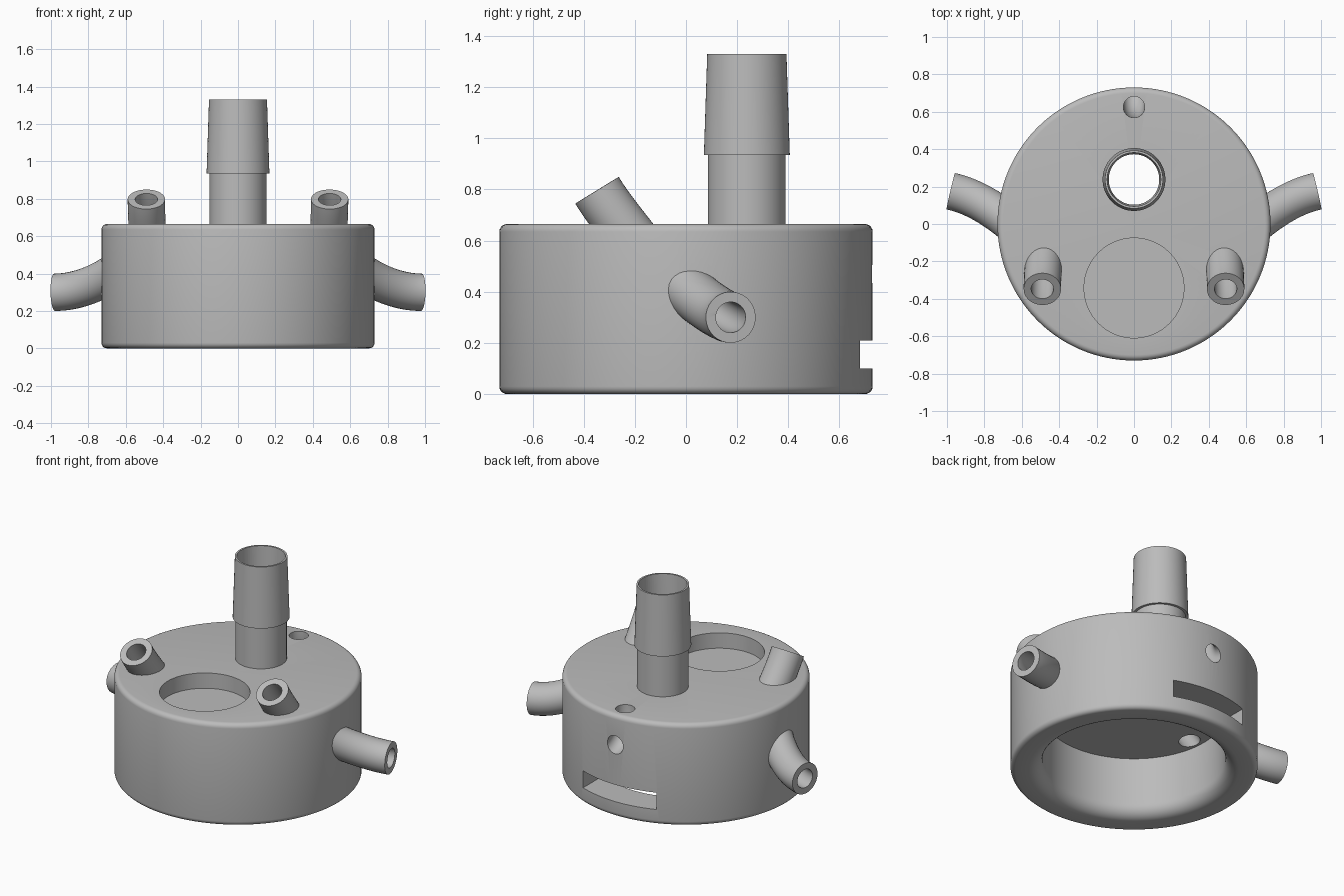
import bpy, bmesh, math
from mathutils import Vector
from mathutils.geometry import interpolate_bezier

cube = bpy.data.objects.get("Cube")
if cube:
    bpy.data.objects.remove(cube)

grey = bpy.data.materials.new("plain grey")
grey.use_nodes = True
grey.diffuse_color = (0.5, 0.5, 0.5, 1)
for node in grey.node_tree.nodes:
    if node.type == 'BSDF_PRINCIPLED':
        node.inputs["Base Color"].default_value = grey.diffuse_color


def finish(name, bm):
    bmesh.ops.remove_doubles(bm, verts=bm.verts, dist=1e-5)
    bmesh.ops.recalc_face_normals(bm, faces=bm.faces)
    mesh = bpy.data.meshes.new(name)
    bm.to_mesh(mesh)
    bm.free()
    mesh.materials.append(grey)
    obj = bpy.data.objects.new(name, mesh)
    bpy.context.collection.objects.link(obj)
    return obj


def lathe(name, profile, x=0, y=0, steps=96):
    bm = bmesh.new()
    verts = [bm.verts.new((x + r, y, z)) for r, z in profile]
    edges = [bm.edges.new(pair) for pair in zip(verts, verts[1:])]
    bmesh.ops.spin(bm, geom=verts + edges, cent=(x, y, 0), axis=(0, 0, 1),
                   angle=math.tau, steps=steps)
    return finish(name, bm)


def tube(name, points, radius):
    curve = bpy.data.curves.new(name, 'CURVE')
    curve.dimensions = '3D'
    curve.bevel_depth = radius
    curve.bevel_resolution = 14
    curve.use_fill_caps = True
    spline = curve.splines.new('POLY')
    spline.points.add(len(points) - 1)
    for p, co in zip(spline.points, points):
        p.co = (*co, 1)
    temp = bpy.data.objects.new(name + "_path", curve)
    bpy.context.collection.objects.link(temp)
    bpy.context.view_layer.update()
    graph = bpy.context.evaluated_depsgraph_get()
    bm = bmesh.new()
    bm.from_mesh(temp.evaluated_get(graph).to_mesh())
    bpy.data.objects.remove(temp)
    return finish(name, bm)


def extended(points, by=0.06):
    first = points[0] + (points[0] - points[1]).normalized() * by
    last = points[-1] + (points[-1] - points[-2]).normalized() * by
    return [first] + points + [last]


def bend(a, b, c, d, side=1):
    pts = [Vector((p[0] * side, p[1], p[2])) for p in (a, b, c, d)]
    return interpolate_bezier(*pts, 20)


def arc(cx, cz, r, start, end, n=8):
    angles = [math.radians(start + (end - start) * i / n) for i in range(n + 1)]
    return [(cx + r * math.cos(t), cz + r * math.sin(t)) for t in angles]


# Round housing with open underside, flared lip and rounded outer edges
body = lathe("housing", [(0, 0.385), (0.54, 0.385)]
             + arc(0.62, 0.08, 0.08, 180, 270)
             + arc(0.70, 0.03, 0.03, 270, 360, 5)
             + arc(0.70, 0.635, 0.03, 0, 90, 5) + [(0, 0.665)], steps=128)
cuts = []
solids = [(body, cuts)]

# Shallow round recess in the top
cuts.append(lathe("recess_cutter", [(0, 0.565), (0.267, 0.565), (0.267, 0.8), (0, 0.8)], 0, -0.342))

# Tall hose connector with a tapered barb and a through bore
connector = lathe("hose_connector", [(0, 0.6), (0.152, 0.6), (0.152, 0.935), (0.168, 0.935),
                                     (0.155, 1.33), (0, 1.33)], 0, 0.238, 64)
bore = lathe("connector_bore", [(0, 0.2), (0.135, 0.2), (0.135, 0.95), (0.145, 1.4), (0, 1.4)],
             0, 0.238, 64)
cuts.append(bore)
solids.append((connector, [bore]))

# Small angled pipes on the top and curved pipes on the sides
for side, word in ((1, "left"), (-1, "right")):
    paths = {
        "top_pipe": (bend((0.46, -0.03, 0.37), (0.48, -0.13, 0.52), (0.49, -0.285, 0.69),
                          (0.49, -0.348, 0.797), side), 8),
        "side_pipe": (bend((0.63, -0.02, 0.43), (0.72, 0.06, 0.36), (0.85, 0.148, 0.3),
                           (0.98, 0.175, 0.3), side), 0),
    }
    for part, (path, skip) in paths.items():
        pipe = tube(f"{part}_{word}", path[skip:], 0.1)
        hole = tube(f"{part}_bore_{word}", extended(path), 0.06)
        cuts.append(hole)
        solids.append((pipe, [hole]))

# Bent passage from the top to the back wall
cuts.append(tube("passage_cutter", extended(bend((0, 0.625, 0.68), (0, 0.625, 0.53),
                                                 (0, 0.66, 0.48), (0, 0.75, 0.465))), 0.057))

# Wide slot through the lower back wall
bm = bmesh.new()
bmesh.ops.create_cube(bm, size=1)
bmesh.ops.scale(bm, vec=(0.53, 0.35, 0.11), verts=bm.verts)
bmesh.ops.translate(bm, vec=(0, 0.665, 0.155), verts=bm.verts)
cuts.append(finish("slot_cutter", bm))

# Cut every opening, then smooth the curved faces
for obj, cutters in solids:
    bpy.ops.object.select_all(action='DESELECT')
    obj.select_set(True)
    bpy.context.view_layer.objects.active = obj
    for cutter in cutters:
        mod = obj.modifiers.new(cutter.name, 'BOOLEAN')
        mod.operation = 'DIFFERENCE'
        mod.solver = 'EXACT'
        mod.object = cutter
        bpy.ops.object.modifier_apply(modifier=mod.name)
    bpy.ops.object.shade_smooth_by_angle(angle=math.radians(30))

for cutter in cuts:
    bpy.data.objects.remove(cutter)
